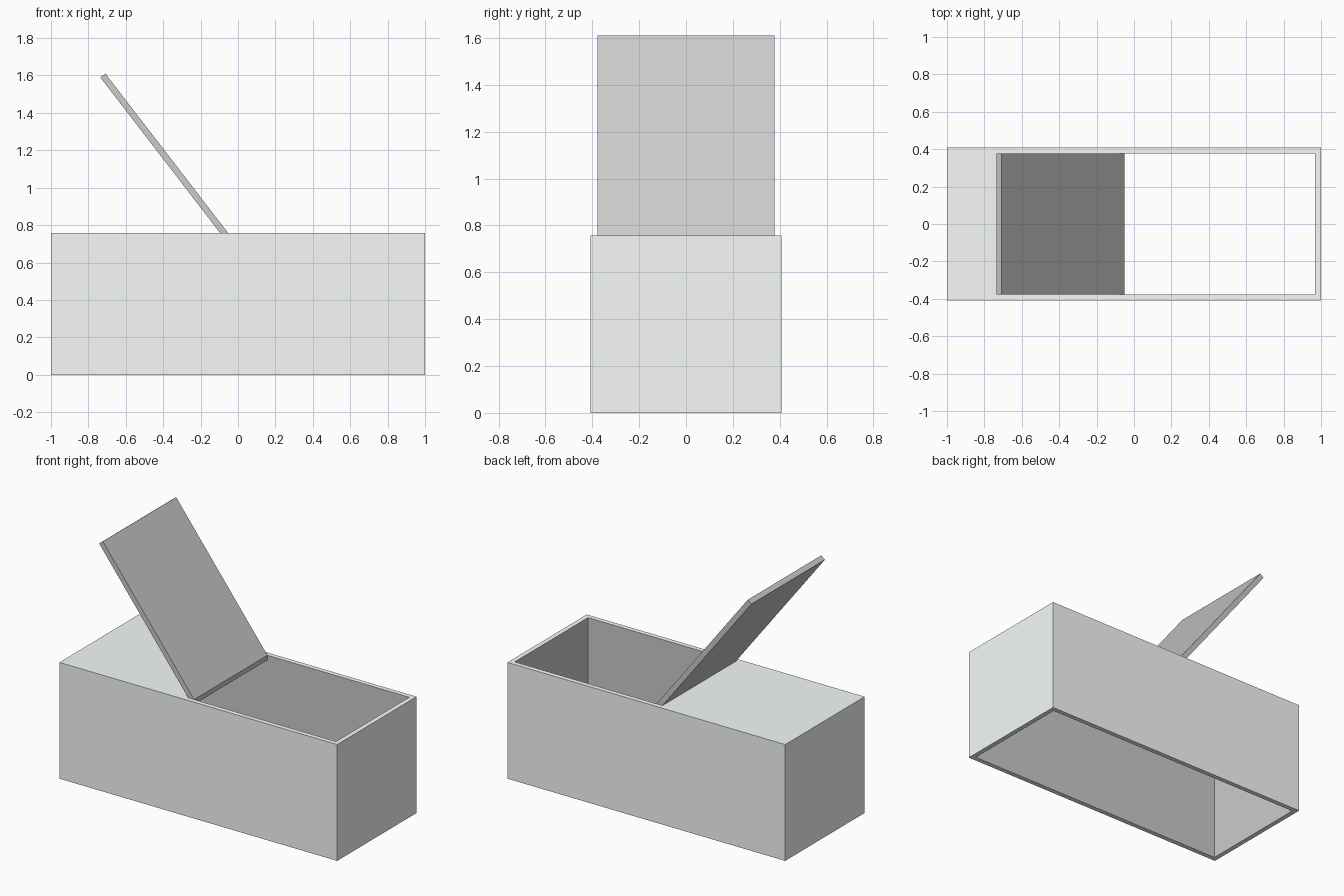
import bpy, bmesh, math

if "Cube" in bpy.data.objects:
    bpy.data.objects.remove(bpy.data.objects["Cube"])

W, D, H, T = 1.0, 0.408, 0.757, 0.031   # half length, half depth, height, wall
EDGE = -0.052                           # where the fixed top ends


def paint(name, color):
    m = bpy.data.materials.new(name)
    m.diffuse_color = color
    m.use_nodes = True
    m.node_tree.nodes["Principled BSDF"].inputs["Base Color"].default_value = m.diffuse_color
    return m


def prism(name, profile, half_depth, mat):
    """Extrude an x-z profile symmetrically along y."""
    bm = bmesh.new()
    face = bm.faces.new([bm.verts.new((x, -half_depth, z)) for x, z in profile])
    ext = bmesh.ops.extrude_face_region(bm, geom=[face])
    new = [v for v in ext["geom"] if isinstance(v, bmesh.types.BMVert)]
    bmesh.ops.translate(bm, verts=new, vec=(0, 2 * half_depth, 0))
    bmesh.ops.recalc_face_normals(bm, faces=bm.faces)
    me = bpy.data.meshes.new(name)
    bm.to_mesh(me)
    bm.free()
    me.materials.append(mat)
    ob = bpy.data.objects.new(name, me)
    bpy.context.collection.objects.link(ob)
    return ob


pale = paint("pale_shell", (0.93, 0.97, 0.94, 1))
grey = paint("grey_lining", (0.8, 0.8, 0.8, 1))

# Outer shell
body = prism("box_body", [(-W, 0), (W, 0), (W, H), (-W, H)], D, pale)

# Cavity open at the bottom and, on the right, through the top
i = W - T
cavity = prism("cavity_cutter",
               [(-i, -0.2), (i, -0.2), (i, H + 0.2), (EDGE, H + 0.2),
                (EDGE, H - T), (-i, H - T)], D - T, grey)
cavity.hide_render = True
cavity.hide_viewport = True
cut = body.modifiers.new("cavity", "BOOLEAN")
cut.operation = "DIFFERENCE"
cut.solver = "EXACT"
cut.material_mode = "TRANSFER"
cut.object = cavity

# Open lid, tilted back from the edge of the fixed top
a = math.radians(52.4)
L, t = 1.077, 0.034
dx, dz = -math.cos(a), math.sin(a)
nx, nz = -dz * t, dx * t
lid = prism("open_lid",
            [(EDGE, H), (EDGE + dx * L, H + dz * L),
             (EDGE + dx * L + nx, H + dz * L + nz), (EDGE + nx, H + nz)],
            D - T, grey)
